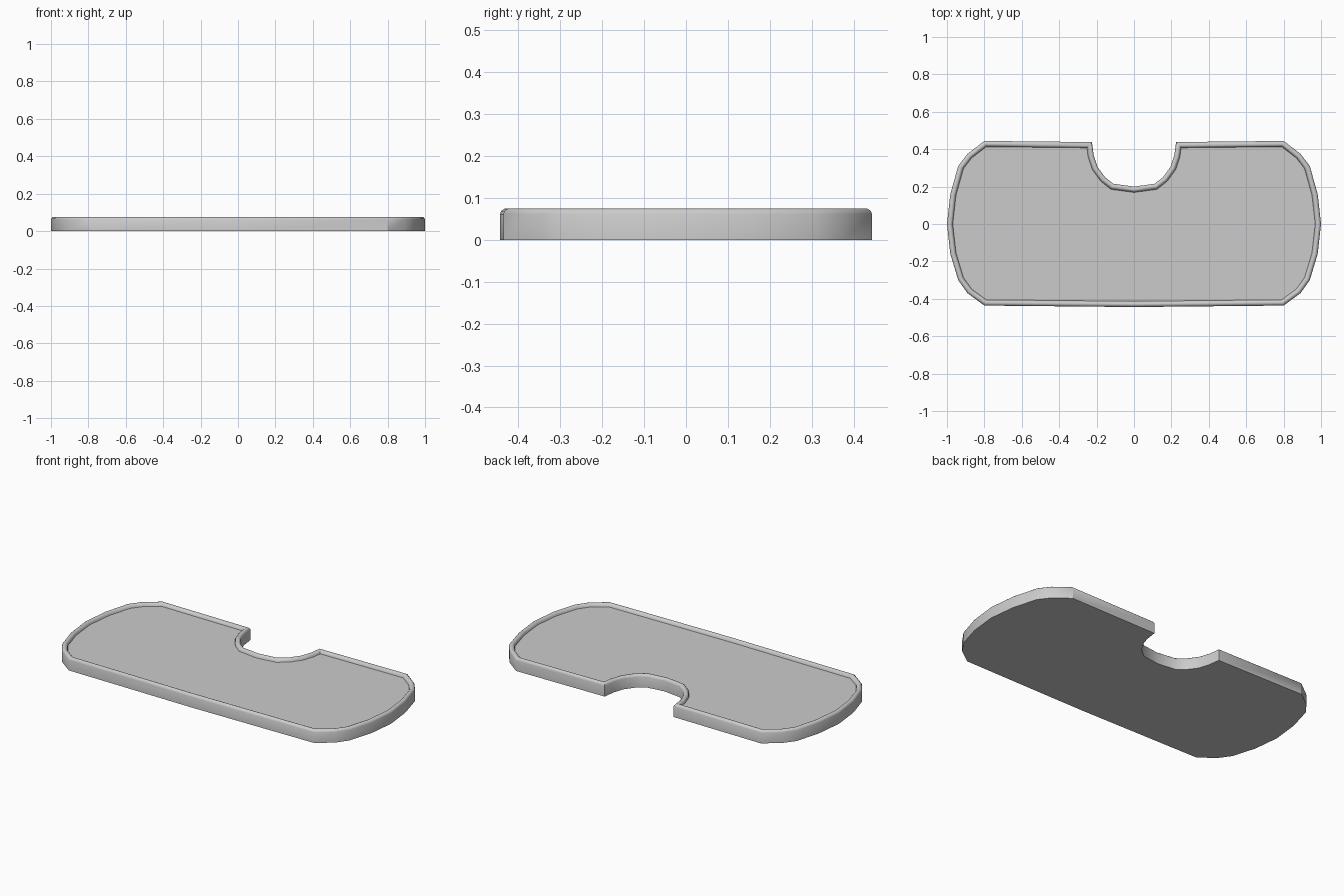
import bpy, bmesh, math
from mathutils import Vector

if "Cube" in bpy.data.objects:
    bpy.data.objects.remove(bpy.data.objects["Cube"])

# Right half of the tray outline, from front centre round to the notch centre
half = [(0, -0.444), (0.8, -0.436), (0.89, -0.37), (0.94, -0.30), (0.982, -0.16), (1.0, 0),
        (0.982, 0.16), (0.94, 0.31), (0.89, 0.375), (0.8, 0.444), (0.225, 0.438),
        (0.215, 0.365), (0.195, 0.305), (0.155, 0.25), (0.11, 0.215), (0, 0.2)]
outline = [Vector(p) for p in half + [(-x, y) for x, y in half[-2:0:-1]]]

# Rim cross-section: inset from the outline, height
profile = [(0, 0), (0, 0.062), (0.003, 0.069), (0.009, 0.074), (0.016, 0.0755),
           (0.023, 0.073), (0.028, 0.067), (0.031, 0.057)]


def inset(points, d):
    """Mitred inward offset of a counter-clockwise loop."""
    result = []
    for i, p in enumerate(points):
        a = (p - points[i - 1]).normalized()
        b = (points[(i + 1) % len(points)] - p).normalized()
        na, nb = Vector((-a.y, a.x)), Vector((-b.y, b.x))
        result.append(p + (na + nb) * d / (1 + na.dot(nb)))
    return result


# Tray: flat base, rounded rim and recessed floor
bm = bmesh.new()
rings = [[bm.verts.new((p.x, p.y, z)) for p in inset(outline, d)] for d, z in profile]
n = len(outline)
for low, high in zip(rings, rings[1:]):
    for i in range(n):
        j = (i + 1) % n
        bm.faces.new((low[i], low[j], high[j], high[i]))
bm.faces.new(rings[0][::-1])
bm.faces.new(rings[-1])
mesh = bpy.data.meshes.new("tray")
bm.to_mesh(mesh)
bm.free()
tray = bpy.data.objects.new("tray", mesh)
bpy.context.collection.objects.link(tray)

# Smooth rim with crisp base and floor edges
bpy.context.view_layer.objects.active = tray
tray.select_set(True)
bpy.ops.object.shade_smooth_by_angle(angle=math.radians(35))
